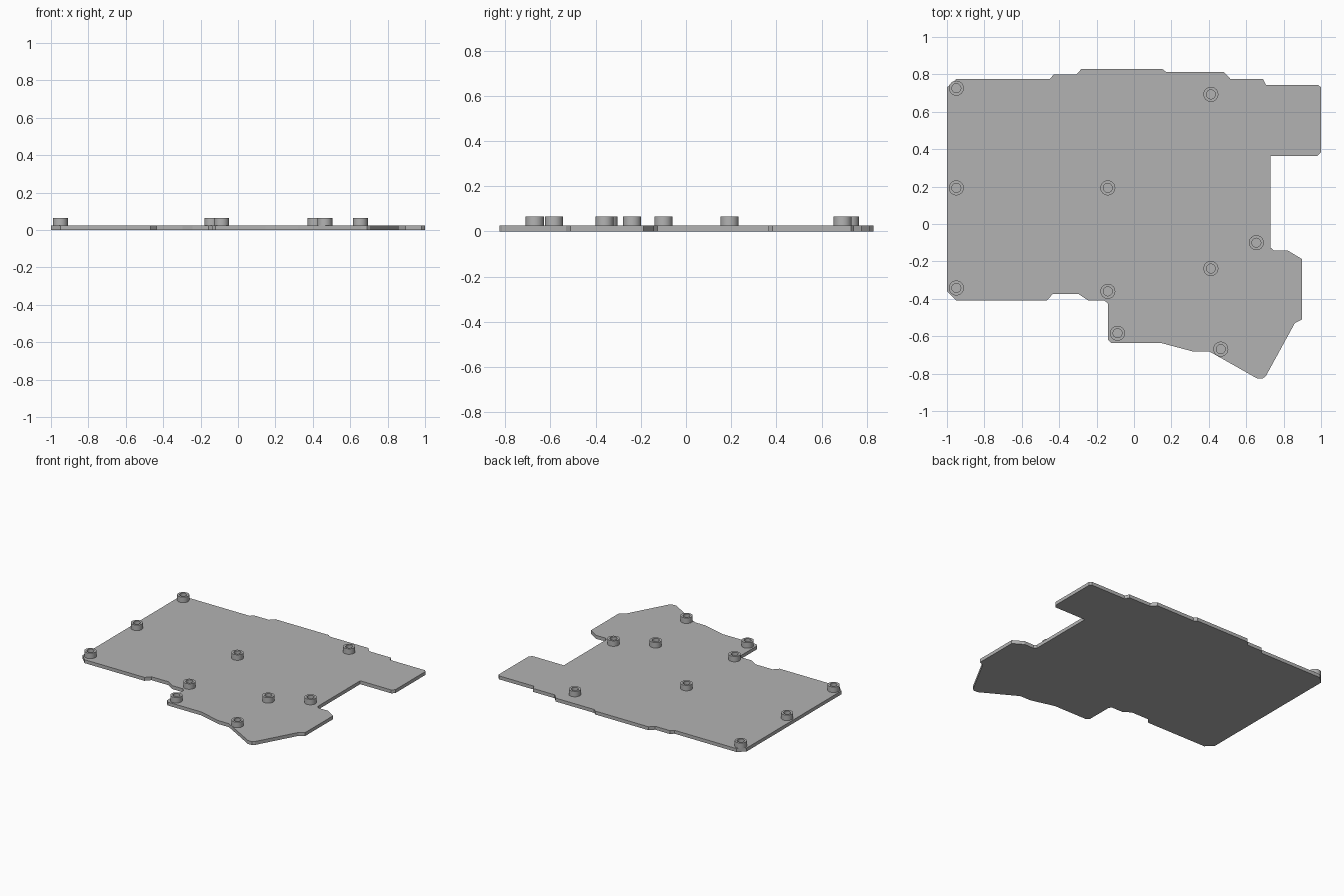
import bpy, bmesh, math

if "Cube" in bpy.data.objects:
    bpy.data.objects.remove(bpy.data.objects["Cube"])

PLATE_TOP, POST_TOP = 0.025, 0.065
OUTER_R, INNER_R, SIDES = 0.04, 0.024, 32

grey = bpy.data.materials.new("light_grey")
grey.diffuse_color = (0.45, 0.45, 0.45, 1)
grey.use_nodes = True
grey.node_tree.nodes["Principled BSDF"].inputs["Base Color"].default_value = grey.diffuse_color


def make_object(name, bm):
    bmesh.ops.recalc_face_normals(bm, faces=bm.faces)
    mesh = bpy.data.meshes.new(name)
    bm.to_mesh(mesh)
    bm.free()
    mesh.materials.append(grey)
    obj = bpy.data.objects.new(name, mesh)
    bpy.context.collection.objects.link(obj)
    return obj


# Tray plate: outline clockwise from the left back corner
outline = [
    (-1, .73), (-.95, .776), (-.45, .776), (-.43, .798), (-.31, .798),
    (-.28, .83), (.15, .83), (.17, .814), (.48, .814), (.515, .776),
    (.69, .776), (.705, .744), (.985, .744), (1, .73), (1, .383),
    (.98, .364), (.73, .364), (.73, -.126), (.748, -.142), (.823, -.142),
    (.897, -.187), (.897, -.511), (.86, -.53), (.705, -.813), (.69, -.825),
    (.657, -.825), (.427, -.695), (.405, -.683), (.32, -.683), (.148, -.637),
    (-.12, -.637), (-.14, -.618), (-.14, -.426), (-.157, -.41), (-.243, -.41),
    (-.296, -.375), (-.435, -.375), (-.467, -.41), (-.95, -.41), (-1, -.36),
]
bm = bmesh.new()
base = bm.faces.new([bm.verts.new((x, y, 0)) for x, y in outline])
extruded = bmesh.ops.extrude_face_region(bm, geom=[base], use_keep_orig=True)
top = [v for v in extruded["geom"] if isinstance(v, bmesh.types.BMVert)]
bmesh.ops.translate(bm, verts=top, vec=(0, 0, PLATE_TOP))
make_object("tray_plate", bm)


# Hollow standoff: a rectangular section swept round its axis
def standoff(name, x, y):
    bm = bmesh.new()
    section = [(OUTER_R, PLATE_TOP), (OUTER_R, POST_TOP),
               (INNER_R, POST_TOP), (INNER_R, PLATE_TOP)]
    rings = []
    for r, z in section:
        angles = [math.tau * i / SIDES for i in range(SIDES)]
        rings.append([bm.verts.new((r * math.cos(a), r * math.sin(a), z)) for a in angles])
    for k in range(4):
        a, b = rings[k], rings[(k + 1) % 4]
        for i in range(SIDES):
            j = (i + 1) % SIDES
            bm.faces.new((a[i], a[j], b[j], b[i]))
    for f in bm.faces:
        f.smooth = True
    bm.normal_update()
    for e in bm.edges:
        e.smooth = e.calc_face_angle(0) < math.radians(30)
    make_object(name, bm).location = (x, y, 0)


posts = [(-.95, .726), (-.95, .193), (-.95, -.342), (-.14, .193), (-.14, -.36),
         (-.088, -.584), (.411, .693), (.411, -.238), (.654, -.1), (.464, -.669)]
for n, (x, y) in enumerate(posts, 1):
    standoff(f"standoff_{n}", x, y)
